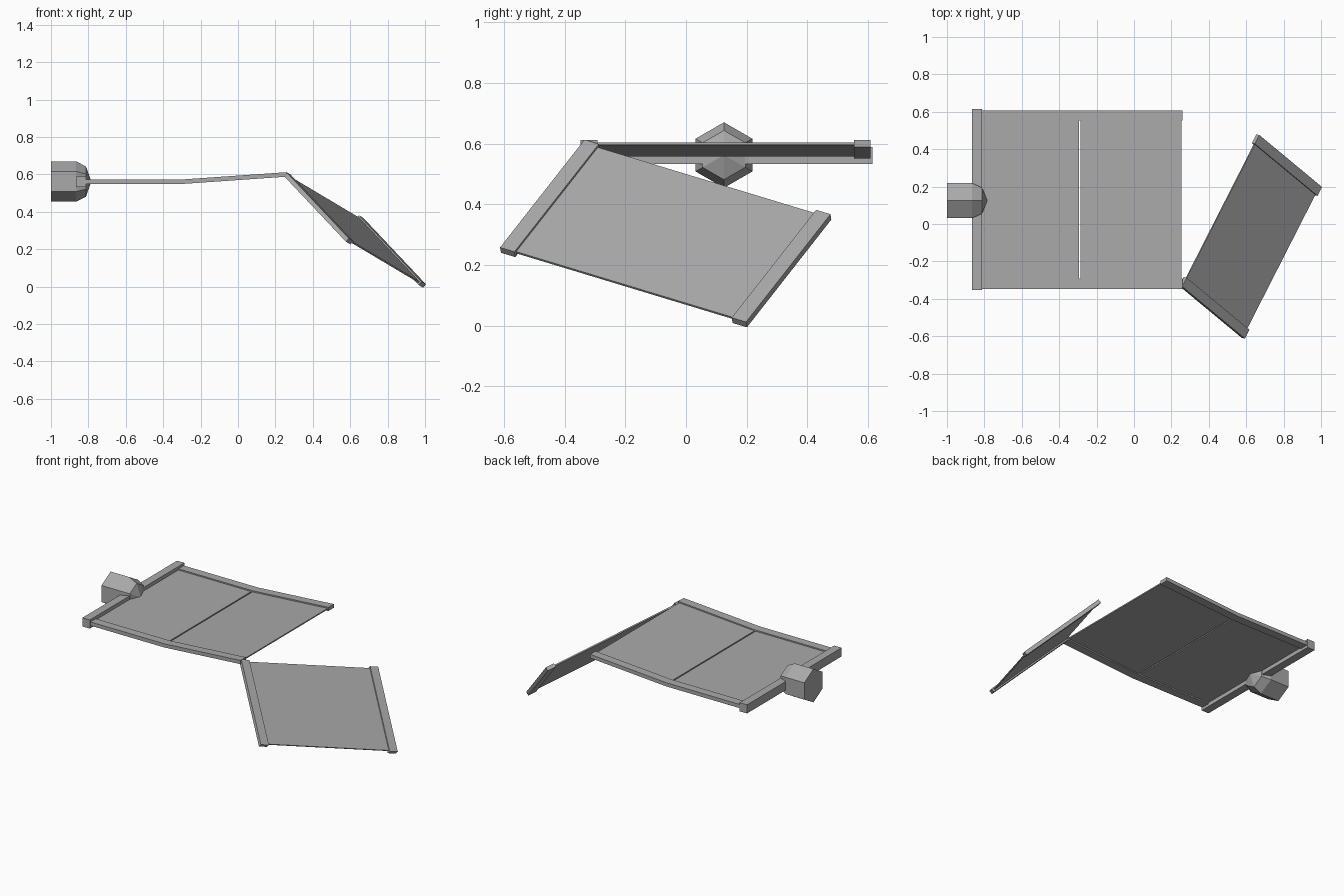
import bpy, bmesh
from mathutils import Vector, Matrix

old = bpy.data.objects.get("Cube")
if old:
    bpy.data.objects.remove(old)

grey = bpy.data.materials.new("plain grey")
grey.use_nodes = True
grey.diffuse_color = (0.4, 0.4, 0.4, 1)
grey.node_tree.nodes["Principled BSDF"].inputs["Base Color"].default_value = (0.4, 0.4, 0.4, 1)

RAIL, SHEET = 0.024, 0.008      # thicknesses
RAIL_W = 0.055


def finish(name, bm):
    bmesh.ops.recalc_face_normals(bm, faces=bm.faces)
    mesh = bpy.data.meshes.new(name)
    bm.to_mesh(mesh)
    bm.free()
    mesh.materials.append(grey)
    obj = bpy.data.objects.new(name, mesh)
    bpy.context.collection.objects.link(obj)
    return obj


def box(name, low, high, frame=Matrix()):
    low, high = Vector(low), Vector(high)
    bm = bmesh.new()
    place = Matrix.Translation((low + high) / 2) @ Matrix.Diagonal((*(high - low), 1))
    bmesh.ops.create_cube(bm, size=1, matrix=frame @ place)
    return finish(name, bm)


def strip(name, path, y0, y1, thick):
    """Bent strip that follows x, z points and spans y0 to y1."""
    bm = bmesh.new()
    outline = [(x, z + thick / 2) for x, z in path]
    outline += [(x, z - thick / 2) for x, z in reversed(path)]
    face = bm.faces.new([bm.verts.new((x, y0, z)) for x, z in outline])
    side = bmesh.ops.extrude_face_region(bm, geom=[face])
    moved = [v for v in side["geom"] if isinstance(v, bmesh.types.BMVert)]
    bmesh.ops.translate(bm, verts=moved, vec=(0, y1 - y0, 0))
    return finish(name, bm)


# Hexagonal hub with a tapered nose
bm = bmesh.new()
rings = []
for x, r in ((-1.0, 0.108), (-0.866, 0.108), (-0.813, 0.081)):
    ring = []
    for k in range(6):
        p = Matrix.Rotation(k * 1.0471976, 3, 'X') @ Vector((0, 0, r))
        ring.append(bm.verts.new(p + Vector((x, 0.125, 0.562))))
    rings.append(ring)
tip = bm.verts.new((-0.784, 0.125, 0.562))
bm.faces.new(rings[0])
for k in range(6):
    j = (k + 1) % 6
    for a, b in zip(rings, rings[1:]):
        bm.faces.new((a[k], a[j], b[j], b[k]))
    bm.faces.new((rings[-1][k], rings[-1][j], tip))
finish("hub", bm)

# Cross bar and the two bent side rails
box("cross_bar", (-0.867, -0.353, 0.533), (-0.814, 0.614, 0.589))
start, bend, end = (-0.83, 0.562), (-0.285, 0.562), (0.26, 0.6)
strip("front_rail", [start, bend, end], -0.347, -0.292, RAIL)
strip("back_rail", [start, bend, end], 0.553, 0.608, RAIL)

# Flat sheets with a thin gap at the bend
strip("inner_panel", [start, (-0.293, 0.562)], -0.293, 0.554, SHEET)
strip("outer_panel", [(-0.285, 0.562), (0.254, 0.5996)], -0.293, 0.554, SHEET)

# Broken-off hanging panel in its own tilted frame
u = Vector((0.335, -0.278, -0.355))
v = Vector((0.409, 0.813, -0.242))
wide, long = u.length, v.length
u.normalize()
v = (v - u * v.dot(u)).normalized()
n = u.cross(v)
frame = Matrix.Translation((0.25, -0.333, 0.604)) @ Matrix((u, v, n)).transposed().to_4x4()
h, s = RAIL / 2, SHEET / 2
box("hanging_near_rail", (0, 0, -h), (wide, RAIL_W, h), frame)
box("hanging_far_rail", (0, long - RAIL_W, -h), (wide, long, h), frame)
box("hanging_panel", (0.008, RAIL_W - 0.001, -s), (wide - 0.01, long - RAIL_W + 0.001, s), frame)
